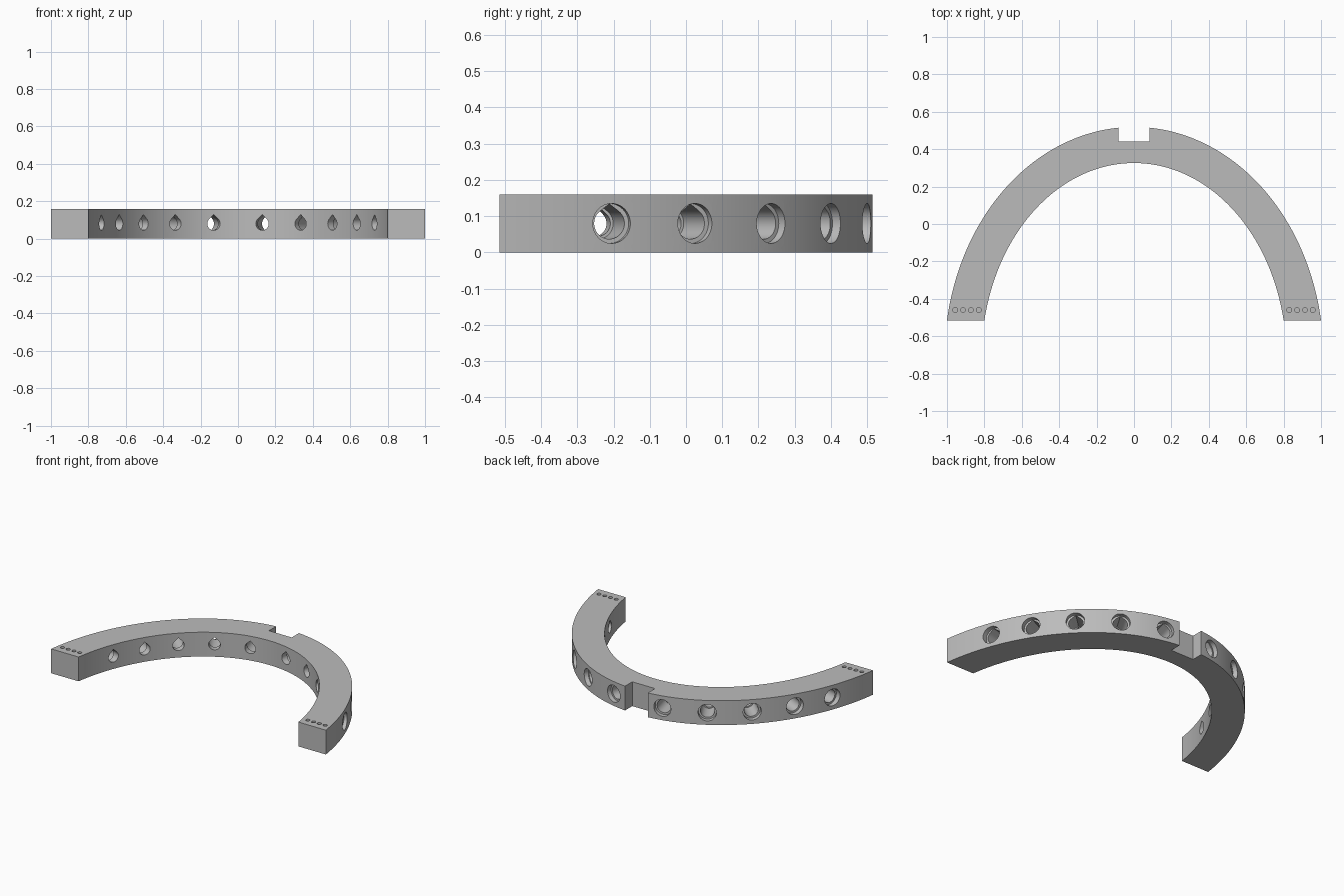
import bpy, bmesh, math
from mathutils import Vector

cube = bpy.data.objects.get("Cube")
if cube:
    bpy.data.objects.remove(cube, do_unlink=True)

HEIGHT, MID, FRONT = 0.16, 0.08, -0.515
CENTRE_Y = FRONT - 0.2
OUTER = (1.0134, 1.234)      # ellipse half-axes
INNER = (0.815, 1.041)
UP = Vector((0, 0, 1))

grey = bpy.data.materials.new("plain_grey")
grey.use_nodes = True
grey.diffuse_color = (0.5, 0.5, 0.5, 1)
grey.node_tree.nodes["Principled BSDF"].inputs["Base Color"].default_value = (0.5, 0.5, 0.5, 1)


def ellipse_y(axes, x):
    return CENTRE_Y + axes[1] * math.sqrt(1 - (x / axes[0]) ** 2)


def ellipse_x(axes, y):
    return axes[0] * math.sqrt(1 - ((y - CENTRE_Y) / axes[1]) ** 2)


def prism(bm, profile, origin, side, up, sweep):
    """Closed solid: a flat profile swept along a vector."""
    rings = []
    for base in (origin, origin + sweep):
        rings.append([bm.verts.new(base + side * u + up * v) for u, v in profile])
    n = len(profile)
    faces = [bm.faces.new(rings[0]), bm.faces.new(rings[1])]
    for i in range(n):
        j = (i + 1) % n
        faces.append(bm.faces.new((rings[0][i], rings[0][j], rings[1][j], rings[1][i])))
    bmesh.ops.recalc_face_normals(bm, faces=faces)


def circle(r, n=40):
    return [(r * math.cos(math.tau * i / n), r * math.sin(math.tau * i / n)) for i in range(n)]


def teardrop(r, tip, n=30):
    """Round below, with two straight sides rising to a point."""
    start = math.acos(r / tip)
    span = math.tau - 2 * start
    arc = [math.pi / 2 + start + span * i / n for i in range(n + 1)]
    return [(0, tip)] + [(r * math.cos(a), r * math.sin(a)) for a in arc]


def make_object(name, bm):
    mesh = bpy.data.meshes.new(name)
    bm.to_mesh(mesh)
    bm.free()
    obj = bpy.data.objects.new(name, mesh)
    mesh.materials.append(grey)
    bpy.context.collection.objects.link(obj)
    return obj


# Arched band between two elliptical arcs
def arc(axes, n=96):
    end = math.asin((FRONT - CENTRE_Y) / axes[1])
    angles = [end + (math.pi - 2 * end) * i / n for i in range(n + 1)]
    return [(axes[0] * math.cos(a), CENTRE_Y + axes[1] * math.sin(a)) for a in angles]


X, Y = Vector((1, 0, 0)), Vector((0, 1, 0))
bm = bmesh.new()
prism(bm, arc(OUTER) + arc(INNER)[::-1], Vector(), X, Y, UP * HEIGHT)
band = make_object("arched_band", bm)

# Cutters: through holes, wider bores, shallow outer recesses, notch and pin holes
through, bores, recesses, notch = (bmesh.new() for _ in range(4))
HOLES = [(0.13, 0.5), (0.335, 0.4), (0.505, 0.235), (0.635, 0.025), (0.73, -0.205)]
for s in (-1, 1):
    for xi, yo in HOLES:
        p = Vector((s * xi, ellipse_y(INNER, xi), MID))
        q = Vector((s * ellipse_x(OUTER, yo), yo, MID))
        d = (q - p).normalized()
        side = d.cross(UP)
        length = (q - p).length
        prism(through, teardrop(0.035, 0.049), p - d * 0.05, side, UP, d * (length + 0.1))
        prism(bores, teardrop(0.043, 0.054), p + d * 0.04, side, UP, d * length)
        prism(recesses, circle(0.055), q - d * 0.028, side, UP, d * 0.09)
    for k in range(4):
        pin = Vector((s * (0.83 + 0.042 * k), -0.46, HEIGHT - 0.08))
        prism(notch, circle(0.013, 20), pin, X, Y, UP * 0.1)

w = 0.083
prism(notch, [(-w, 0.44), (w, 0.44), (w, 0.6), (-w, 0.6)], Vector((0, 0, -0.05)), X, Y, UP * 0.26)

cutters = []
for name, shape in (("through_holes", through), ("wide_bores", bores),
                    ("outer_recesses", recesses), ("notch_and_pin_holes", notch)):
    cutter = make_object(name, shape)
    cutter.hide_render = True
    cutters.append(cutter)
    mod = band.modifiers.new(name, 'BOOLEAN')
    mod.operation = 'DIFFERENCE'
    mod.solver = 'EXACT'
    mod.object = cutter

# Bake the cuts and drop the cutters
bpy.context.view_layer.update()
evaluated = band.evaluated_get(bpy.context.evaluated_depsgraph_get())
result = bpy.data.meshes.new_from_object(evaluated)
band.modifiers.clear()
band.data = result
for cutter in cutters:
    bpy.data.objects.remove(cutter, do_unlink=True)

# Smooth curves, crisp edges
bpy.ops.object.select_all(action='DESELECT')
band.select_set(True)
bpy.context.view_layer.objects.active = band
bpy.ops.object.shade_smooth_by_angle(angle=math.radians(25))
